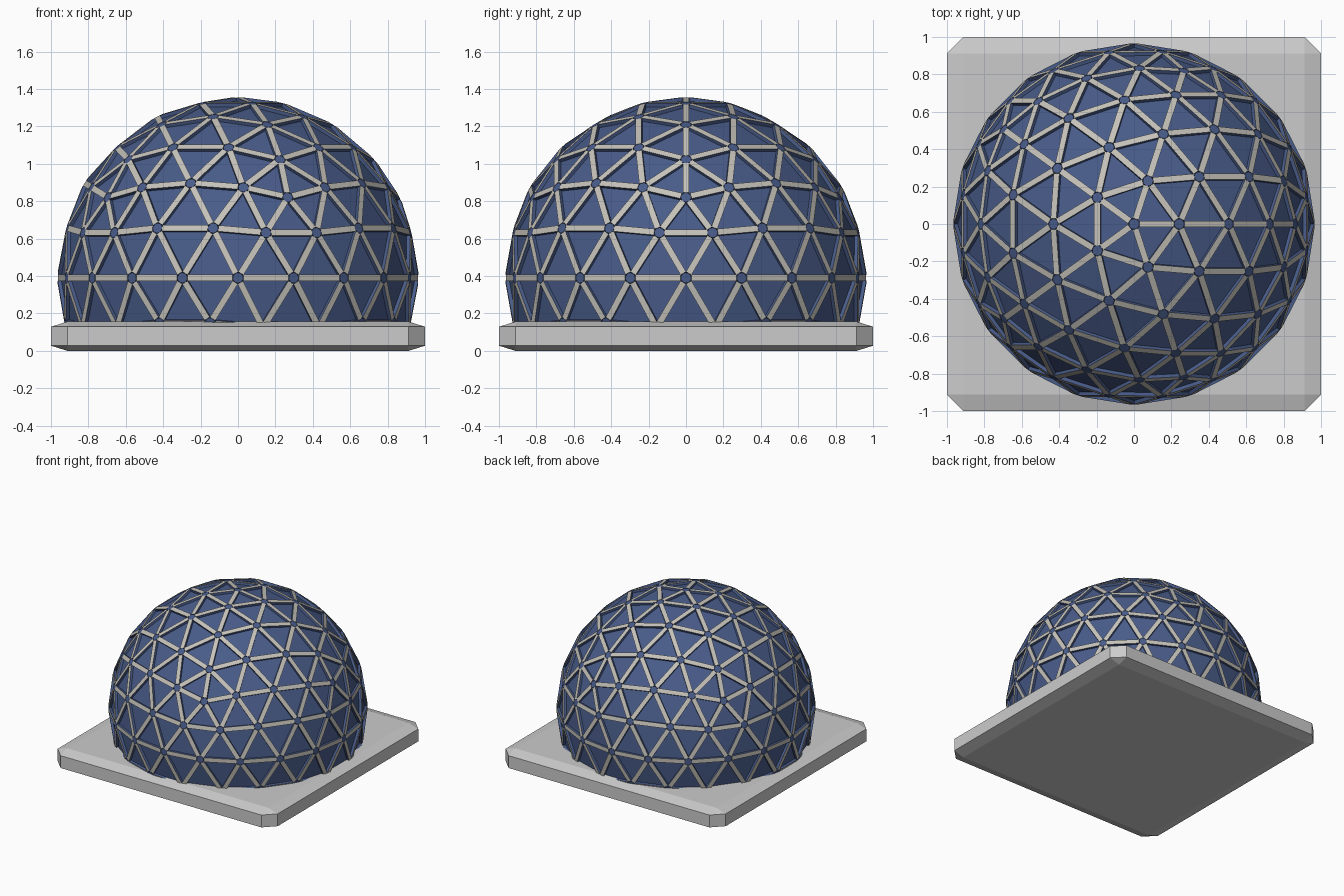
import bpy, bmesh
from mathutils import Vector, Matrix

if "Cube" in bpy.data.objects:
    bpy.data.objects.remove(bpy.data.objects["Cube"])

R, CZ = 0.95, 0.39          # shell radius and height of its centre
CUT = 0.10                  # dome is trimmed inside the base slab
W, RISE, SINK, GAP = 0.034, 0.018, 0.012, 0.026


def material(name, rgb):
    m = bpy.data.materials.new(name)
    m.diffuse_color = (*rgb, 1)
    m.use_nodes = True
    m.node_tree.nodes["Principled BSDF"].inputs["Base Color"].default_value = m.diffuse_color
    return m


navy = material("navy_panel", (0.065, 0.105, 0.25))
grey = material("strut_grey", (0.56, 0.54, 0.49))


def finish(bm, name, mats=()):
    me = bpy.data.meshes.new(name)
    bm.to_mesh(me)
    bm.free()
    for m in mats:
        me.materials.append(m)
    ob = bpy.data.objects.new(name, me)
    bpy.context.collection.objects.link(ob)
    return ob


def trim(bm):
    bmesh.ops.bisect_plane(bm, geom=bm.verts[:] + bm.edges[:] + bm.faces[:],
                           plane_co=(0, 0, CUT), plane_no=(0, 0, -1), clear_outer=True)


# base slab: chamfered block flattened in height
bm = bmesh.new()
bmesh.ops.create_cube(bm, size=1, matrix=Matrix.Diagonal((2, 2, 0.5, 1)))
bmesh.ops.bevel(bm, geom=bm.edges[:], offset=0.0875, segments=1, affect='EDGES')
bmesh.ops.scale(bm, vec=(1, 1, 0.312), verts=bm.verts)
bmesh.ops.translate(bm, vec=(0, 0, 0.078), verts=bm.verts)
finish(bm, "base_slab")

# faceted dome shell
shell = bmesh.new()
bmesh.ops.create_icosphere(shell, subdivisions=3, radius=R,
                           matrix=Matrix.Translation((0, 0, CZ)))
centre = Vector((0, 0, CZ))
edges = [(e.verts[0].co.copy(), e.verts[1].co.copy()) for e in shell.edges
         if max(v.co.z for v in e.verts) > CUT]
nodes = [v.co.copy() for v in shell.verts if v.co.z > CUT]
trim(shell)
finish(shell, "dome_shell", [navy])

# raised struts along every shell edge, grey on top and navy on the sides
bm = bmesh.new()
for a, b in edges:
    along = (b - a).normalized()
    out = ((a + b) / 2 - centre).normalized()
    side = out.cross(along)
    rot = Matrix((along, side, out)).transposed().to_4x4()
    pos = Matrix.Translation((a + b) / 2 + out * (RISE - SINK) / 2)
    size = Matrix.Diagonal(((b - a).length - 2 * GAP, W, RISE + SINK, 1))
    made = bmesh.ops.create_cube(bm, size=1, matrix=pos @ rot @ size)
    for f in {f for v in made["verts"] for f in v.link_faces}:
        f.normal_update()
        f.material_index = 0 if f.normal.dot(out) > 0.9 else 1
trim(bm)
finish(bm, "dome_struts", [grey, navy])

# small hubs where the struts meet
bm = bmesh.new()
for p in nodes:
    out = (p - centre).normalized()
    rot = out.to_track_quat('Z', 'Y').to_matrix().to_4x4()
    bmesh.ops.create_cone(bm, cap_ends=True, segments=10, radius1=0.028, radius2=0.028,
                          depth=0.03, matrix=Matrix.Translation(p - out * 0.002) @ rot)
trim(bm)
finish(bm, "dome_hubs", [navy])
